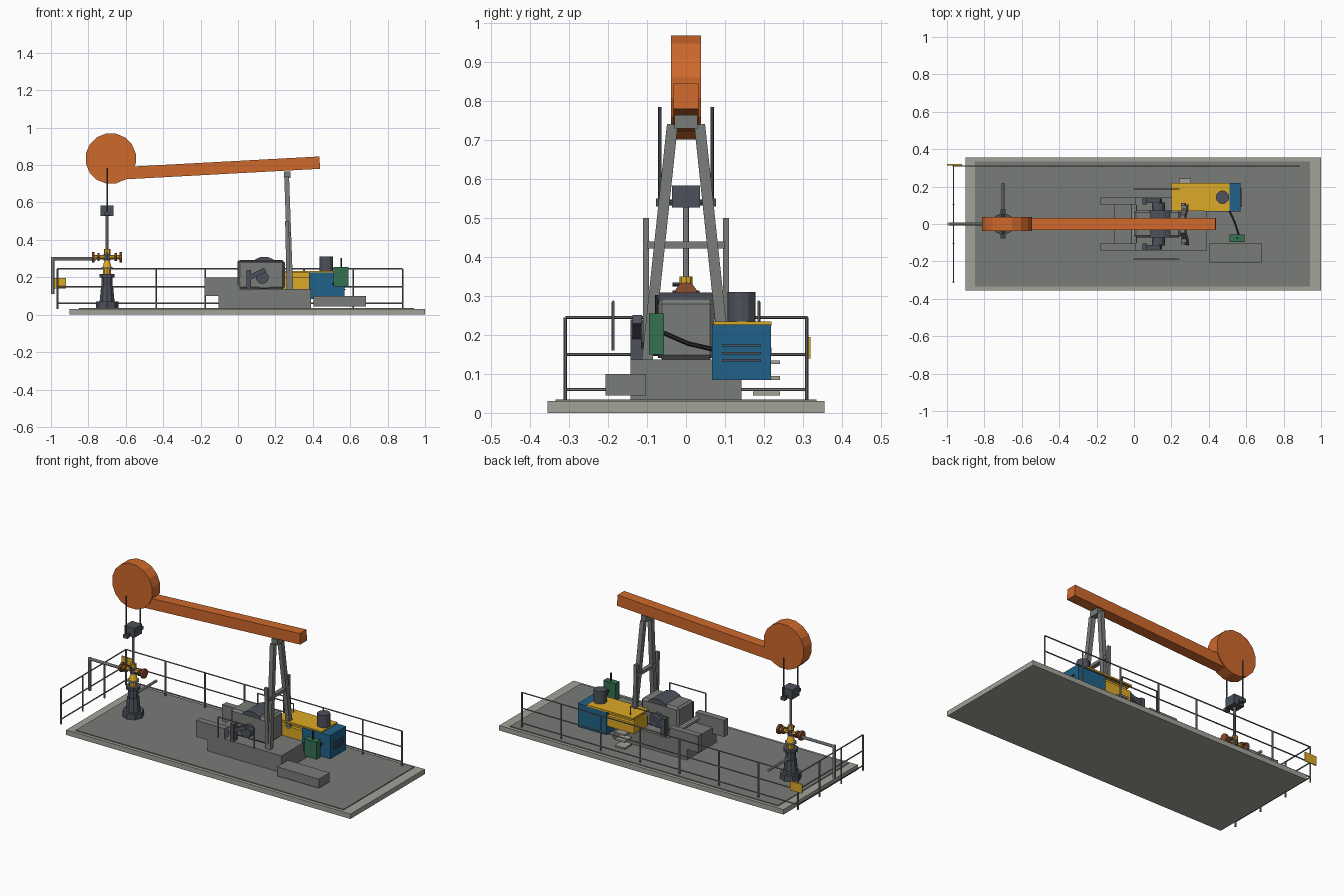
import bpy, bmesh, math
from mathutils import Vector, Matrix

old = bpy.data.objects.get("Cube")
if old:
    bpy.data.objects.remove(old, do_unlink=True)


def material(name, *rgb):
    m = bpy.data.materials.new(name)
    m.use_nodes = True
    m.diffuse_color = (*rgb, 1)
    m.node_tree.nodes["Principled BSDF"].inputs["Base Color"].default_value = (*rgb, 1)
    return m


ORANGE = material("orange paint", .62, .14, .025)
STEEL = material("grey steel", .19, .2, .19)
CONCRETE = material("pale concrete", .36, .36, .32)
SLATE = material("dark slate", .075, .083, .105)
YELLOW = material("yellow paint", .72, .4, .02)
BLUE = material("blue paint", .015, .12, .25)
GREEN = material("green paint", .035, .16, .08)
RUST = material("rusty red", .27, .075, .03)
BRIGHT = material("bright steel", .36, .38, .38)
BLACK = material("black rubber", .025, .027, .03)


def finish(name, bm, mat):
    mesh = bpy.data.meshes.new(name)
    bmesh.ops.recalc_face_normals(bm, faces=bm.faces)
    bm.to_mesh(mesh)
    bm.free()
    mesh.materials.append(mat)
    ob = bpy.data.objects.new(name, mesh)
    bpy.context.collection.objects.link(ob)
    return ob


def box(name, mat, xs, ys, zs):
    bm = bmesh.new()
    bmesh.ops.create_cube(bm, size=1)
    for v in bm.verts:
        v.co = [sum(s) / 2 + c * (s[1] - s[0]) for s, c in zip((xs, ys, zs), v.co)]
    return finish(name, bm, mat)


def rod(name, mat, p, q, r, r2=None, sides=8, turn=0):
    """Round or tapered bar from p to q."""
    p, q = Vector(p), Vector(q)
    bm = bmesh.new()
    bmesh.ops.create_cone(bm, cap_ends=True, segments=sides, radius1=r,
                          radius2=r if r2 is None else r2, depth=(q - p).length)
    rot = (q - p).to_track_quat('Z', 'Y').to_matrix().to_4x4()
    bm.transform(Matrix.Translation((p + q) / 2) @ rot @ Matrix.Rotation(turn, 4, 'Z'))
    return finish(name, bm, mat)


def beam(name, mat, p, q, half_y, half_t):
    """Square bar from p to q, leaning in any direction."""
    p, q = Vector(p), Vector(q)
    d = (q - p).normalized()
    t = d.cross(Vector((0, 1, 0))).normalized() * half_t
    s = t.cross(d).normalized() * half_y
    bm = bmesh.new()
    ends = [[bm.verts.new(e + a * s + b * t) for a, b in ((-1, -1), (1, -1), (1, 1), (-1, 1))]
            for e in (p, q)]
    bm.faces.new(ends[0])
    bm.faces.new(ends[1])
    for i in range(4):
        j = (i + 1) % 4
        bm.faces.new((ends[0][i], ends[0][j], ends[1][j], ends[1][i]))
    return finish(name, bm, mat)


# Pad and deck
box("pad", CONCRETE, (-.9, 1), (-.355, .355), (0, .03))
box("deck", STEEL, (-.85, .94), (-.335, .335), (.03, .035))

# Railing along the back and the well end
RX, RY, RX2 = -.965, .31, .88
for i in range(8):
    x = RX + (RX2 - RX) * i / 7
    rod("back_post", STEEL, (x, RY, .03), (x, RY, .245), .005, sides=6)
for i in range(3):
    y = -RY + 2 * RY * i / 3
    rod("end_post", STEEL, (RX, y, .03), (RX, y, .245), .005, sides=6)
for z in (.06, .15, .245):
    rod("back_rail", STEEL, (RX, RY, z), (RX2, RY, z), .004, sides=6)
    rod("end_rail", STEEL, (RX, -RY, z), (RX, RY, z), .004, sides=6)
box("warning_sign", YELLOW, (-1, -.92), (.314, .32), (.14, .195))

# Walking beam and head
rod("beam_head", ORANGE, (-.68, -.038, .835), (-.68, .038, .835), .136, sides=16, turn=math.pi / 16)
beam("walking_beam", ORANGE, (-.64, 0, .755), (.437, 0, .813), .032, .033)

# Hanger cables, carrier bar and polished rod
WX = -.7
for s in (-1, 1):
    rod("hanger_cable", SLATE, (WX, s * .067, .53), (WX, s * .067, .785), .0045, sides=6)
    box("cable_clamp", SLATE, (WX - .014, WX + .014), (s * .067 - .01, s * .067 + .01), (.53, .55))
box("carrier_bar", SLATE, (WX - .034, WX + .034), (-.036, .036), (.527, .584))
rod("carrier_pin", SLATE, (WX, -.07, .54), (WX, .07, .54), .008)
rod("polished_rod", BRIGHT, (WX, 0, .34), (WX, 0, .53), .008)

# Wellhead stack: material, bottom, top, lower and upper radius
for name, mat, z0, z1, r0, r1, n in (
        ("well_foot", SLATE, .035, .07, .06, .06, 8),
        ("well_casing", SLATE, .07, .15, .042, .034, 10),
        ("casing_neck", SLATE, .15, .2, .03, .03, 10),
        ("casing_flange", SLATE, .2, .217, .042, .042, 10),
        ("lower_spool", YELLOW, .217, .245, .022, .022, 10),
        ("spool_flange", BRIGHT, .245, .253, .034, .034, 10),
        ("upper_spool", YELLOW, .253, .29, .026, .014, 10),
        ("tee_body", SLATE, .29, .325, .018, .018, 8),
        ("stuffing_box", YELLOW, .325, .35, .017, .017, 8)):
    rod(name, mat, (WX, 0, z0), (WX, 0, z1), r0, r1, n)
rod("valve_arm", YELLOW, (WX - .07, 0, .308), (WX + .07, 0, .308), .012)
for s in (-1, 1):
    rod("valve_flange", RUST, (WX + s * .04, 0, .308), (WX + s * .052, 0, .308), .022)
    rod("valve_body", RUST, (WX + s * .066, 0, .308), (WX + s * .08, 0, .308), .028, sides=10)
    rod("valve_stem", SLATE, (WX + s * .045, -.035, .308), (WX + s * .045, .035, .308), .006)
rod("gauge_stem", SLATE, (WX, -.035, .33), (WX, 0, .33), .005)
rod("side_outlet", BRIGHT, (WX, .02, .16), (WX, .22, .16), .008)
rod("flow_line", BRIGHT, (-.99, 0, .3), (WX - .06, 0, .3), .009)
rod("flow_drop", BRIGHT, (-.99, 0, .11), (-.99, 0, .308), .009)

# Skid and gearbox
box("skid", STEEL, (-.105, .39), (-.142, .142), (.035, .137))
gearbox = box("gearbox", STEEL, (0, .25), (-.073, .073), (.137, .292))
bev = gearbox.modifiers.new("chamfer", 'BEVEL')
bev.width, bev.segments = .012, 1
rod("gearbox_dome", SLATE, (.14, -.072, .225), (.14, .072, .225), .086, sides=16, turn=math.pi / 16)
rod("crank_shaft", BRIGHT, (0, -.105, .165), (0, .105, .165), .016, sides=10)

# Cranks, counterweights and guards on both sides
for s in (-1, 1):
    ys = sorted((s * .105, s * .143))
    box("counterweight", STEEL, (-.18, .01), ys, (.1, .2))
    rod("crank_hub", SLATE, (.13, s * .073, .2), (.13, s * .115, .2), .035, sides=12)
    beam("crank_arm", SLATE, (.055, s * .125, .195), (.145, s * .125, .24), .012, .012)
    box("crank_block", SLATE, (.045, .07), ys, (.13, .24))
    G = s * .187
    rod("guard_rail", STEEL, (0, G, .285), (.24, G, .285), .004, sides=6)
    for x in (0, .24):
        rod("guard_post", STEEL, (x, G, .16), (x, G, .285), .004, sides=6)

    # Support frame legs and pitman posts
    beam("frame_leg", STEEL, (.282, s * .1, .13), (.26, s * .035, .74), .014, .013)
    beam("pitman_post", STEEL, (.27, s * .103, .137), (.262, s * .103, .5), .008, .01)
box("frame_crossbar", STEEL, (.255, .28), (-.1, .1), (.422, .44))
box("saddle_bearing", STEEL, (.245, .28), (-.03, .03), (.73, .765))

# Engine
box("engine_block", YELLOW, (.2, .39), (.08, .21), (.137, .2))
box("engine_core", YELLOW, (.21, .39), (.1, .19), (.2, .225))
box("engine_lid", YELLOW, (.2, .51), (.07, .22), (.225, .235))
box("radiator", BLUE, (.38, .57), (.067, .218), (.085, .227))
for z in (.135, .153, .173):
    box("louver", SLATE, (.569, .575), (.092, .192), (z - .003, z + .003))
rod("exhaust_stack", SLATE, (.473, .143, .235), (.473, .143, .31), .036, sides=12)
for z in (.05, .09, .13):
    box("step", CONCRETE, (.24, .305), (.172, .242), (z - .005, z + .005))

# Control cabinet, antenna and cable
box("control_cabinet", GREEN, (.51, .592), (-.095, -.056), (.15, .255))
rod("antenna", BLACK, (.553, -.075, .255), (.553, -.075, .303), .005, sides=6)
path = [(.56, -.056, .205), (.54, .005, .178), (.525, .04, .17), (.51, .07, .163)]
for a, b in zip(path, path[1:]):
    rod("power_cable", BLACK, a, b, .006, sides=6)

# Block in front of the engine
box("front_block", STEEL, (.405, .685), (-.207, -.103), (.045, .1))
